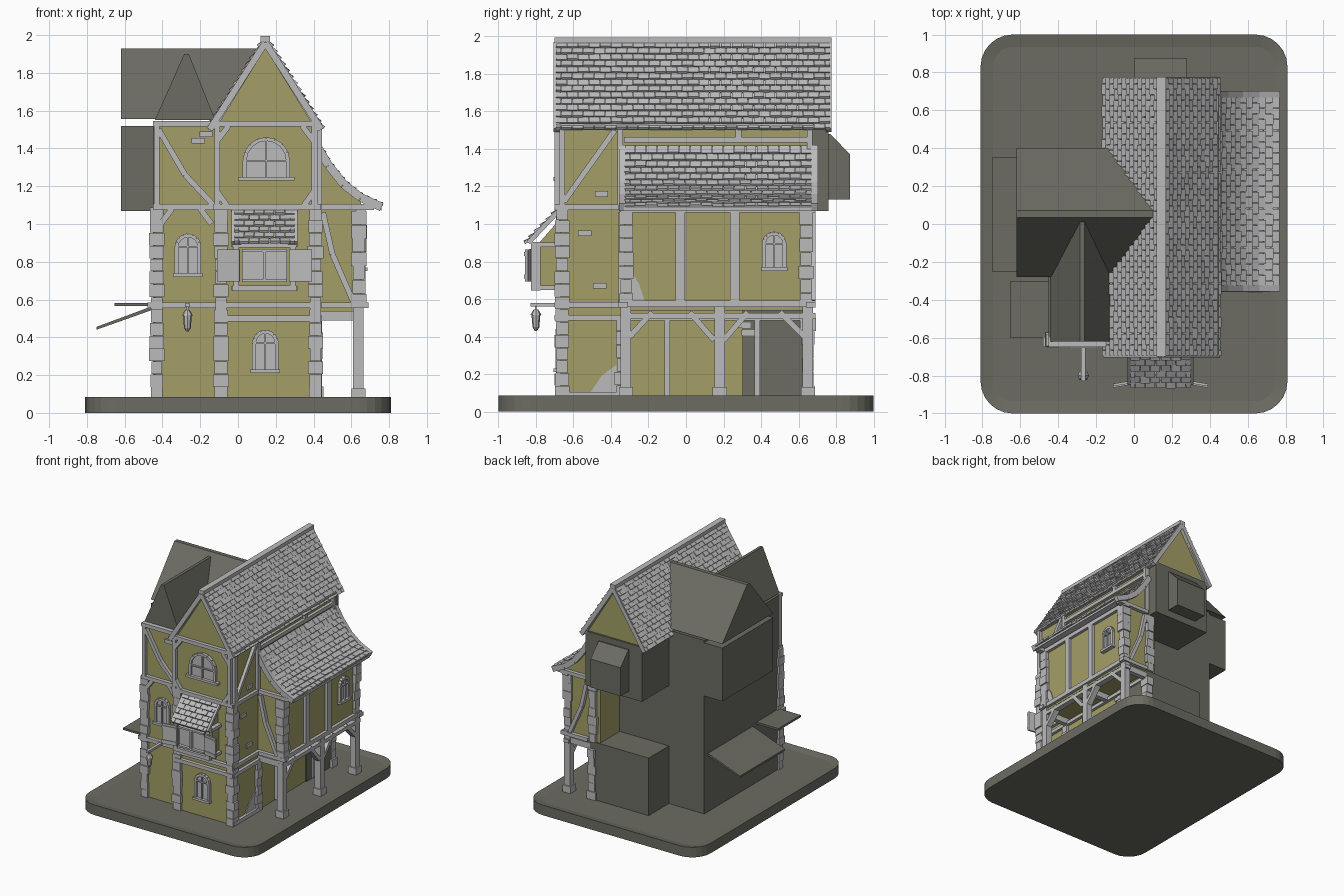
import bpy, bmesh, math, random
from mathutils import Vector, Matrix

random.seed(4)
cube = bpy.data.objects.get("Cube")
if cube:
    bpy.data.objects.remove(cube)


def material(name, color):
    m = bpy.data.materials.new(name)
    m.use_nodes = True
    m.diffuse_color = (*color, 1)
    m.node_tree.nodes["Principled BSDF"].inputs["Base Color"].default_value = (*color, 1)
    return m


STONE = material("dark_stone", (.15, .15, .125))
PLASTER = material("olive_plaster", (.37, .345, .135))
TIMBER = material("pale_grey", (.5, .5, .5))


def make(name, bm, mat):
    bmesh.ops.recalc_face_normals(bm, faces=bm.faces)
    mesh = bpy.data.meshes.new(name)
    bm.to_mesh(mesh)
    bm.free()
    mesh.materials.append(mat)
    obj = bpy.data.objects.new(name, mesh)
    bpy.context.collection.objects.link(obj)
    return obj


def box(bm, x0, x1, y0, y1, z0, z1):
    lo, hi = Vector((x0, y0, z0)), Vector((x1, y1, z1))
    bmesh.ops.create_cube(bm, size=1, matrix=Matrix.Translation((lo + hi) / 2) @ Matrix.Diagonal((*(hi - lo), 1)))


def place(axis, a, b, t):
    return Vector({'x': (t, a, b), 'y': (a, t, b), 'z': (a, b, t)}[axis])


def prism(bm, pts, axis, lo, hi):
    face = bm.faces.new([bm.verts.new(place(axis, a, b, lo)) for a, b in pts])
    out = bmesh.ops.extrude_face_region(bm, geom=[face], use_keep_orig=True)
    verts = [g for g in out["geom"] if isinstance(g, bmesh.types.BMVert)]
    bmesh.ops.translate(bm, verts=verts, vec=place(axis, 0, 0, hi - lo))


def beam(bm, p, q, normal, width=.03, depth=.05):
    along, n = (q - p).normalized(), normal.normalized()
    rot = Matrix((along, n.cross(along), n)).transposed().to_4x4()
    size = Matrix.Diagonal(((q - p).length, width, depth, 1))
    bmesh.ops.create_cube(bm, size=1, matrix=Matrix.Translation((p + q) / 2) @ rot @ size)


def on_wall(axis, plane, u, z):
    return place(axis, u, z, plane)


NORMAL = {'x': Vector((1, 0, 0)), 'y': Vector((0, -1, 0))}


def beams(bm, axis, plane, segments, width=.03):
    for a, b, c, d in segments:
        beam(bm, on_wall(axis, plane, a, b), on_wall(axis, plane, c, d), NORMAL[axis], width)


def quoins(bm, x, y, z0, z1, half=.035):
    # Uneven stacked corner blocks
    count = max(2, round((z1 - z0) / .07))
    step = (z1 - z0) / count
    for i in range(count):
        a, b = (half + random.uniform(-.007, .007) for _ in range(2))
        z = z0 + i * step
        box(bm, x - a, x + a, y - b, y + b, z, z + step * .97)


def tiles(bm, profile, axis, lo, hi, rows, cols):
    # Shingles laid in courses down a sloping profile
    pts = [Vector(p) for p in profile]
    lengths = [(b - a).length for a, b in zip(pts, pts[1:])]

    def sample(f):
        left = f * sum(lengths)
        for a, b, size in zip(pts, pts[1:], lengths):
            if left <= size:
                return a.lerp(b, left / size)
            left -= size
        return pts[-1]
    pitch = (hi - lo) / cols
    for r in range(rows):
        top, low = sample(r / rows), sample(min(1, (r + 1.15) / rows))
        slope = low - top
        out = Vector((-slope.y, slope.x))
        out = (out if out.y > 0 else -out).normalized()
        for c in range(cols + r % 2):
            a = max(lo, lo + (c - (r % 2) / 2) * pitch)
            b = min(hi, lo + (c + 1 - (r % 2) / 2) * pitch)
            lift = random.uniform(.012, .02)
            p2, q2 = top + out * .004, low + out * lift
            t = (a + b) / 2
            n2 = Vector((-(q2 - p2).y, (q2 - p2).x))
            beam(bm, place(axis, *p2, t), place(axis, *q2, t), place(axis, *n2, 0), b - a - .003, .016)


def window(bm, axis, plane, u, z0, z1, half):
    # Arched frame, pane, glazing bars and sill
    spring = z1 - half
    pts = [(u - half, z0)]
    for i in range(9):
        t = math.pi * i / 8
        pts.append((u - half * math.cos(t), spring + half * math.sin(t)))
    pts.append((u + half, z0))
    out = plane + (.01 if axis == 'x' else -.01)
    prism(bm, pts, axis, plane, out)
    beams(bm, axis, plane, [(*a, *b) for a, b in zip(pts, pts[1:])], .02)
    beams(bm, axis, plane, [(u, z0, u, z1), (u - half, spring, u + half, spring)], .008)
    beams(bm, axis, out, [(u - half * 1.3, z0, u + half * 1.3, z0)], .02)


# Rounded plinth with a raised rim
bm = bmesh.new()
outline = []
for k, (sx, sy) in enumerate([(1, 1), (-1, 1), (-1, -1), (1, -1)]):
    for i in range(7):
        t = math.pi / 2 * (k + i / 6)
        outline.append((sx * .64 + .17 * math.cos(t), sy * .83 + .17 * math.sin(t)))
prism(bm, outline, 'z', 0, .085)
bm.faces.ensure_lookup_table()
top = max(bm.faces, key=lambda f: f.calc_center_median().z)
bmesh.ops.inset_region(bm, faces=[top], thickness=.065)
bmesh.ops.translate(bm, verts=top.verts, vec=(0, 0, -.012))
make("plinth", bm, STONE)

# Plain stone masses at the back and far side
bm = bmesh.new()
box(bm, -.45, .4, -.6, .4, .07, 1.54)
box(bm, -.12, .43, .3, .67, .07, .56)
box(bm, -.12, .41, .3, .76, 1.07, 1.53)
box(bm, -.62, -.1, -.28, .4, 1.07, 1.52)
prism(bm, [(.7, 1.13), (.875, 1.13), (.875, 1.37), (.77, 1.48), (.7, 1.48)], 'x', 0, .28)
make("rear_masses", bm, STONE)
bm = bmesh.new()
prism(bm, [(-.28, 1.555), (.4, 1.555), (.07, 1.93), (.035, 1.93)], 'x', -.62, .15)
make("cross_roof", bm, STONE)
bm = bmesh.new()
prism(bm, [(-.44, 1.55), (-.12, 1.55), (-.26, 1.9), (-.285, 1.9)], 'y', -.62, .03)
make("small_gable_roof", bm, STONE)
bm = bmesh.new()
prism(bm, [(-.44, .57), (-.75, .455), (-.75, .44), (-.44, .55)], 'y', -.25, .35)
box(bm, -.655, -.44, -.6, -.3, .565, .582)
make("side_awnings", bm, STONE)

# Plaster walls
bm = bmesh.new()
box(bm, -.11, .42, -.67, -.55, .07, 1.53)
box(bm, -.44, -.1, -.62, -.5, .07, 1.53)
box(bm, .34, .42, -.66, .66, .07, 1.53)
prism(bm, [(-.12, 1.52), (.41, 1.52), (.145, 1.95)], 'y', -.67, .745)
prism(bm, [(.38, .54), (.65, .54), (.65, 1.12), (.55, 1.2), (.46, 1.33), (.4, 1.4)], 'y', -.33, .66)
box(bm, -.01, .29, -.8, -.66, .67, .89)
prism(bm, [(-.66, .88), (-.8, .88), (-.66, 1.04)], 'x', 0, .28)
make("plaster_walls", bm, PLASTER)

# Corner blocks
bm = bmesh.new()
for x, y, z0, z1 in [(-.43, -.61, .07, 1.09), (-.09, -.66, .07, 1.09), (.41, -.66, .07, 1.09),
                     (.41, -.34, .07, .5), (.41, .65, .07, .5), (.4, .65, .56, 1.07),
                     (.64, .64, .56, 1.07), (.64, -.32, .56, 1.07)]:
    quoins(bm, x, y, z0, z1)
make("corner_blocks", bm, TIMBER)

# Front timbers
bm = bmesh.new()
beams(bm, 'y', -.675, [(-.12, .57, .44, .57), (-.1, .5, .44, .5), (-.13, 1.09, .44, 1.09),
                       (-.12, 1.53, .41, 1.53), (-.11, 1.09, -.11, 1.53), (.405, 1.09, .405, 1.53),
                       (-.11, 1.44, -.05, 1.52), (.4, 1.44, .34, 1.52), (-.11, 1.17, -.06, 1.1),
                       (.4, 1.17, .35, 1.1)])
beams(bm, 'y', -.625, [(-.48, .57, -.1, .57), (-.45, 1.09, -.1, 1.09), (-.45, 1.53, -.1, 1.53),
                       (-.43, 1.09, -.43, 1.53), (-.42, 1.5, -.28, 1.26), (-.28, 1.26, -.13, 1.1),
                       (-.14, 1.0, -.2, 1.08), (-.41, 1.0, -.35, 1.08)])
beams(bm, 'y', -.335, [(.44, .57, .69, .57), (.43, 1.09, .72, 1.09), (.45, 1.06, .5, .84), (.5, .84, .61, .59)])
beams(bm, 'y', .665, [(.44, .57, .69, .57), (.43, 1.09, .72, 1.09), (.45, 1.06, .5, .84), (.5, .84, .61, .59)])
make("front_timbers", bm, TIMBER)

# Side timbers
bm = bmesh.new()
beams(bm, 'x', .42, [(-.69, .57, -.33, .57), (-.69, .5, .66, .5), (-.69, 1.09, -.33, 1.09), (-.69, 1.52, .68, 1.52),
                     (-.66, 1.09, -.66, 1.52), (-.35, 1.09, -.35, 1.52), (.66, 1.09, .66, 1.52),
                     (-.65, 1.12, -.38, 1.5), (-.33, 1.45, .66, 1.45), (.28, 1.45, .28, 1.52),
                     (-.1, .08, -.1, .5), (.38, .08, .38, .5), (-.69, .09, -.35, .09)])
beams(bm, 'x', .65, [(-.35, .575, .69, .575), (-.35, 1.08, .69, 1.08)], .035)
beams(bm, 'x', .65, [(-.03, .57, -.03, 1.08), (.26, .57, .26, 1.08)], .05)
beams(bm, 'x', .64, [(-.35, .51, .69, .51), (-.3, .4, -.18, .53), (.15, .38, .02, .53),
                     (.2, .38, .33, .53), (.63, .4, .5, .53)])
make("side_timbers", bm, TIMBER)

# Arcade posts and floor joists
bm = bmesh.new()
for y in (-.32, .18, .65):
    box(bm, .61, .665, y - .028, y + .028, .07, .57)
    box(bm, .6, .675, y - .038, y + .038, .07, .13)
    box(bm, .42, .64, y - .02, y + .02, .49, .54)
make("arcade_posts", bm, TIMBER)

# Windows
bm = bmesh.new()
window(bm, 'y', -.67, .145, .22, .43, .06)
window(bm, 'y', -.67, .15, 1.24, 1.45, .115)
window(bm, 'y', -.62, -.265, .73, .94, .06)
window(bm, 'x', .65, .47, .76, .95, .055)
make("arched_windows", bm, TIMBER)

# Oriel window with shutters
bm = bmesh.new()
beams(bm, 'y', -.8, [(-.03, .66, .31, .66), (-.03, .89, .31, .89), (-.01, .66, -.01, .89), (.29, .66, .29, .89)])
box(bm, .02, .26, -.81, -.8, .7, .86)
beams(bm, 'y', -.81, [(.02, .7, .26, .7), (.02, .86, .26, .86), (.14, .7, .14, .86)], .014)
for x in (-.01, .29):
    beams(bm, 'x', x, [(-.8, .66, -.67, .66), (-.8, .89, -.67, .89), (-.84, .9, -.67, 1.08)], .025)
make("oriel_frame", bm, TIMBER)
bm = bmesh.new()
for side in (-1, 1):
    x = .14 + side * .13
    beam(bm, Vector((x, -.83, .78)), Vector((x + side * .12, -.85, .78)), Vector((side * .16, -1, 0)), .18, .014)
    for z in (.72, .84):
        beam(bm, Vector((x, -.837, z)), Vector((x + side * .12, -.857, z)), Vector((side * .16, -1, 0)), .02, .014)
make("oriel_shutters", bm, TIMBER)

# Tiled roofs over thin decks
curve = [(.42, 1.41), (.48, 1.31), (.56, 1.21), (.65, 1.14), (.76, 1.09)]
bm = bmesh.new()
for side in (-1, 1):
    ridge, eave = (.145, 1.97), (.145 + side * .295, 1.5)
    tiles(bm, [ridge, eave], 'y', -.695, .77, 14, 25)
    prism(bm, [ridge, eave, (eave[0] - side * .03, 1.5), (.145, 1.93)], 'y', -.68, .76)
    for y in (-.69, .76):
        beam(bm, Vector((.145, y, 1.96)), Vector((eave[0], y, 1.5)), NORMAL['y'], .035, .03)
box(bm, .12, .17, -.7, .775, 1.965, 1.995)
make("main_roof", bm, TIMBER)
bm = bmesh.new()
tiles(bm, curve, 'y', -.33, .67, 11, 17)
prism(bm, curve + [(x, z - .02) for x, z in reversed(curve)], 'y', -.33, .67)
for y in (-.34, .685):
    for (a, b), (c, d) in zip(curve, curve[1:]):
        beam(bm, Vector((a, y, b)), Vector((c, y, d)), NORMAL['y'], .045, .035)
make("lean_to_roof", bm, TIMBER)
bm = bmesh.new()
tiles(bm, [(-.67, 1.075), (-.85, .89)], 'x', -.02, .3, 6, 6)
make("oriel_roof", bm, TIMBER)

# Hanging lantern
bm = bmesh.new()
box(bm, -.28, -.255, -.83, -.62, .56, .58)
box(bm, -.272, -.263, -.805, -.796, .53, .57)
for r1, r2, z, h in [(.012, .03, .53, .03), (.024, .018, .485, .07), (.018, .006, .44, .02)]:
    bmesh.ops.create_cone(bm, cap_ends=True, segments=8, radius1=r2, radius2=r1, depth=h,
                          matrix=Matrix.Translation((-.268, -.8, z)))
make("lantern", bm, TIMBER)

# Exposed masonry patches and loose bricks
bm = bmesh.new()
prism(bm, [(-.52, .085), (-.37, .085), (-.37, .25), (-.45, .19)], 'x', .415, .426)
prism(bm, [(-.3, .59), (-.22, .59), (-.25, .68), (-.3, .76)], 'x', .645, .656)
prism(bm, [(.48, .5), (.61, .5), (.61, .4)], 'x', .415, .426)
for u, z in [(-.54, .95), (-.46, .67), (.31, .46), (.33, .42), (-.45, 1.16)]:
    box(bm, .41, .432, u - .035, u + .035, z - .015, z + .015)
for u, z in [(-.21, 1.44), (-.17, 1.475)]:
    box(bm, u - .035, u + .035, -.635, -.61, z - .015, z + .015)
make("exposed_masonry", bm, TIMBER)
